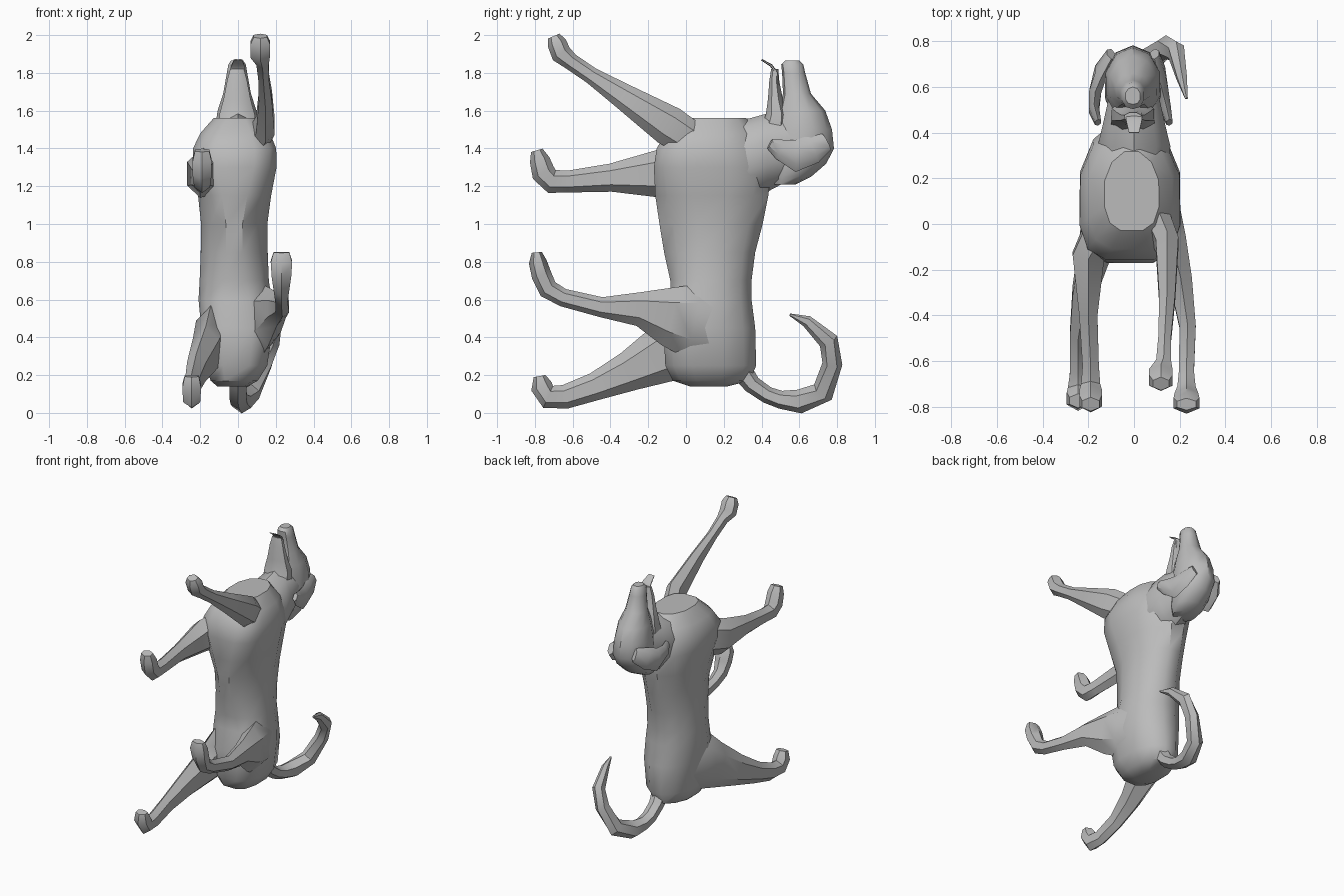
import bpy, bmesh, math
from mathutils import Vector

cube = bpy.data.objects.get("Cube")
if cube:
    bpy.data.objects.remove(cube)

grey = bpy.data.materials.new("plain_grey")
grey.use_nodes = True
COLOUR = (0.5, 0.5, 0.5, 1)
grey.diffuse_color = COLOUR
grey.node_tree.nodes["Principled BSDF"].inputs["Base Color"].default_value = COLOUR


def skin(name, rings):
    """Bridge a list of vertex rings into a closed, softly shaded part."""
    bm = bmesh.new()
    loops = [[bm.verts.new(p) for p in ring] for ring in rings]
    n = len(loops[0])
    for a, b in zip(loops, loops[1:]):
        for i in range(n):
            j = (i + 1) % n
            bm.faces.new((a[i], a[j], b[j], b[i]))
    bm.faces.new(loops[0])
    bm.faces.new(loops[-1])
    bmesh.ops.recalc_face_normals(bm, faces=bm.faces)
    mesh = bpy.data.meshes.new(name)
    bm.to_mesh(mesh)
    bm.free()
    mesh.materials.append(grey)
    ob = bpy.data.objects.new(name, mesh)
    bpy.context.collection.objects.link(ob)
    bpy.ops.object.select_all(action='DESELECT')
    ob.select_set(True)
    bpy.context.view_layer.objects.active = ob
    bpy.ops.object.shade_smooth_by_angle(angle=math.radians(40))


def oval(centre, u, v, n, square=1.0):
    """Ring around centre with half axes u and v; square < 1 boxes its -v side."""
    out = []
    for i in range(n):
        a = 2 * math.pi * (i + 0.5) / n
        c, s = math.cos(a), math.sin(a)
        e = square if s < 0 else 1.0
        out.append(centre + u * math.copysign(abs(c) ** e, c)
                   + v * math.copysign(abs(s) ** e, s))
    return out


def limb(name, path, n=6):
    """Tube along (x, y, z, half width in x, half thickness) points."""
    pts = [Vector(p[:3]) for p in path]
    rings = []
    for i, p in enumerate(path):
        t = pts[min(i + 1, len(pts) - 1)] - pts[max(i - 1, 0)]
        t.normalize()
        side = Vector((1, 0, 0))
        side = (side - t * side.dot(t)).normalized()
        rings.append(oval(pts[i], side * p[3] * 1.15, t.cross(side) * p[4] * 1.06, n))
    skin(name, rings)


def stack(name, levels, n):
    """Level rings of (z, front y, back y, half width, centre x, front squareness)."""
    rings = []
    for z, y0, y1, w, x, square in levels:
        rings.append(oval(Vector((x, (y0 + y1) / 2, z)), Vector((w * 1.02, 0, 0)),
                          Vector((0, (y1 - y0) / 2 * 1.02, 0)), n, square))
    skin(name, rings)


# Torso, from the rump up: boxy hips, keeled waist, broad chest
stack("torso", [
    (0.14, 0.02, 0.22, 0.08, -0.03, 0.8), (0.17, -0.07, 0.34, 0.125, -0.02, 0.7),
    (0.25, -0.11, 0.375, 0.165, -0.01, 0.65), (0.45, -0.12, 0.37, 0.19, -0.005, 0.6),
    (0.60, -0.08, 0.35, 0.195, -0.015, 0.7), (0.70, -0.085, 0.35, 0.185, -0.02, 0.85),
    (0.85, -0.12, 0.37, 0.18, -0.02, 1.05), (1.00, -0.145, 0.41, 0.178, -0.02, 1.05),
    (1.15, -0.165, 0.44, 0.195, -0.018, 0.8), (1.30, -0.17, 0.46, 0.222, -0.018, 0.58),
    (1.40, -0.155, 0.43, 0.22, -0.018, 0.55), (1.48, -0.11, 0.39, 0.185, -0.015, 0.6),
    (1.56, -0.03, 0.32, 0.12, -0.01, 0.7)], 12)

# Neck, running backwards into the skull
neck = [(0.24, 1.14, 1.545, 0.15), (0.34, 1.13, 1.56, 0.168),
        (0.43, 1.17, 1.585, 0.145), (0.58, 1.25, 1.58, 0.11)]
skin("neck", [oval(Vector((0, y, (a + b) / 2)), Vector((w, 0, 0)),
                   Vector((0, 0, (b - a) / 2)), 10) for y, a, b, w in neck])

# Head with the muzzle pointing up
head = [
    (1.21, 0.46, 0.58, 0.08), (1.25, 0.45, 0.66, 0.105), (1.32, 0.45, 0.74, 0.12),
    (1.40, 0.46, 0.78, 0.125), (1.50, 0.47, 0.77, 0.12), (1.60, 0.49, 0.735, 0.105),
    (1.69, 0.515, 0.66, 0.075), (1.80, 0.51, 0.63, 0.055), (1.845, 0.505, 0.62, 0.047),
    (1.865, 0.525, 0.60, 0.033)]
jaw = [
    (1.50, 0.39, 0.55, 0.10), (1.58, 0.42, 0.545, 0.098), (1.66, 0.432, 0.515, 0.075),
    (1.76, 0.44, 0.495, 0.055), (1.82, 0.45, 0.49, 0.038)]
stack("head", [lv + (-0.005, 0.8) for lv in head], 10)
stack("lower_jaw", [lv + (-0.005, 0.8) for lv in jaw], 8)
limb("tongue", [
    (0, 0.49, 1.68, 0.036, 0.008), (0, 0.48, 1.80, 0.036, 0.008),
    (0, 0.45, 1.84, 0.034, 0.007), (0, 0.40, 1.87, 0.022, 0.004)])

# Drooping ears, the right one swinging a little wider in the middle
for name, s, xs in (("left_ear", 1, (0.09, 0.11, 0.125, 0.14, 0.155)),
                    ("right_ear", -1, (0.10, 0.145, 0.17, 0.175, 0.158))):
    shape = ((0.745, 1.435, 0.02, 0.045), (0.67, 1.395, 0.027, 0.072),
             (0.58, 1.36, 0.027, 0.08), (0.50, 1.395, 0.022, 0.052),
             (0.445, 1.425, 0.014, 0.028))
    limb(name, [(s * x, y, z, w, h) for x, (y, z, w, h) in zip(xs, shape)])

# Legs, each from inside the body out to the toes
limb("front_left_leg", [
    (0.09, 0.05, 1.43, 0.055, 0.09), (0.145, -0.09, 1.52, 0.05, 0.10),
    (0.145, -0.33, 1.675, 0.035, 0.065), (0.135, -0.50, 1.785, 0.028, 0.042),
    (0.13, -0.61, 1.86, 0.033, 0.042), (0.118, -0.66, 1.90, 0.052, 0.052),
    (0.118, -0.685, 1.96, 0.052, 0.048), (0.118, -0.70, 1.995, 0.035, 0.03)])
limb("front_right_leg", [
    (-0.14, -0.02, 1.29, 0.075, 0.13), (-0.20, -0.14, 1.265, 0.07, 0.12),
    (-0.20, -0.40, 1.245, 0.04, 0.07), (-0.19, -0.62, 1.225, 0.036, 0.055),
    (-0.19, -0.71, 1.225, 0.042, 0.06), (-0.19, -0.755, 1.27, 0.05, 0.06),
    (-0.19, -0.775, 1.34, 0.05, 0.05), (-0.19, -0.79, 1.39, 0.038, 0.03)])
limb("hind_left_leg", [
    (0.09, 0.17, 0.45, 0.07, 0.17), (0.125, 0.03, 0.49, 0.08, 0.185),
    (0.16, -0.09, 0.51, 0.07, 0.15), (0.205, -0.25, 0.55, 0.05, 0.085),
    (0.235, -0.45, 0.56, 0.036, 0.05), (0.23, -0.65, 0.61, 0.033, 0.045),
    (0.23, -0.73, 0.655, 0.04, 0.05), (0.23, -0.765, 0.73, 0.052, 0.05),
    (0.23, -0.785, 0.80, 0.057, 0.045), (0.23, -0.79, 0.85, 0.042, 0.025)])
limb("hind_right_leg", [
    (-0.10, 0.15, 0.44, 0.07, 0.18), (-0.145, 0.02, 0.39, 0.08, 0.185),
    (-0.17, -0.10, 0.32, 0.07, 0.15), (-0.22, -0.30, 0.22, 0.05, 0.10),
    (-0.245, -0.48, 0.14, 0.036, 0.07), (-0.245, -0.64, 0.085, 0.035, 0.06),
    (-0.245, -0.73, 0.085, 0.045, 0.06), (-0.245, -0.765, 0.14, 0.05, 0.055),
    (-0.245, -0.775, 0.195, 0.038, 0.03)])

# Tail curling back up and out to the left
limb("tail", [
    (0.0, 0.29, 0.23, 0.055, 0.055), (0.0, 0.35, 0.15, 0.045, 0.045),
    (0.0, 0.43, 0.095, 0.045, 0.042), (0.005, 0.50, 0.07, 0.045, 0.045),
    (0.02, 0.60, 0.06, 0.05, 0.06), (0.07, 0.725, 0.11, 0.045, 0.058),
    (0.14, 0.775, 0.26, 0.04, 0.05), (0.185, 0.755, 0.38, 0.035, 0.05),
    (0.21, 0.64, 0.485, 0.022, 0.03), (0.23, 0.55, 0.52, 0.006, 0.006)])
